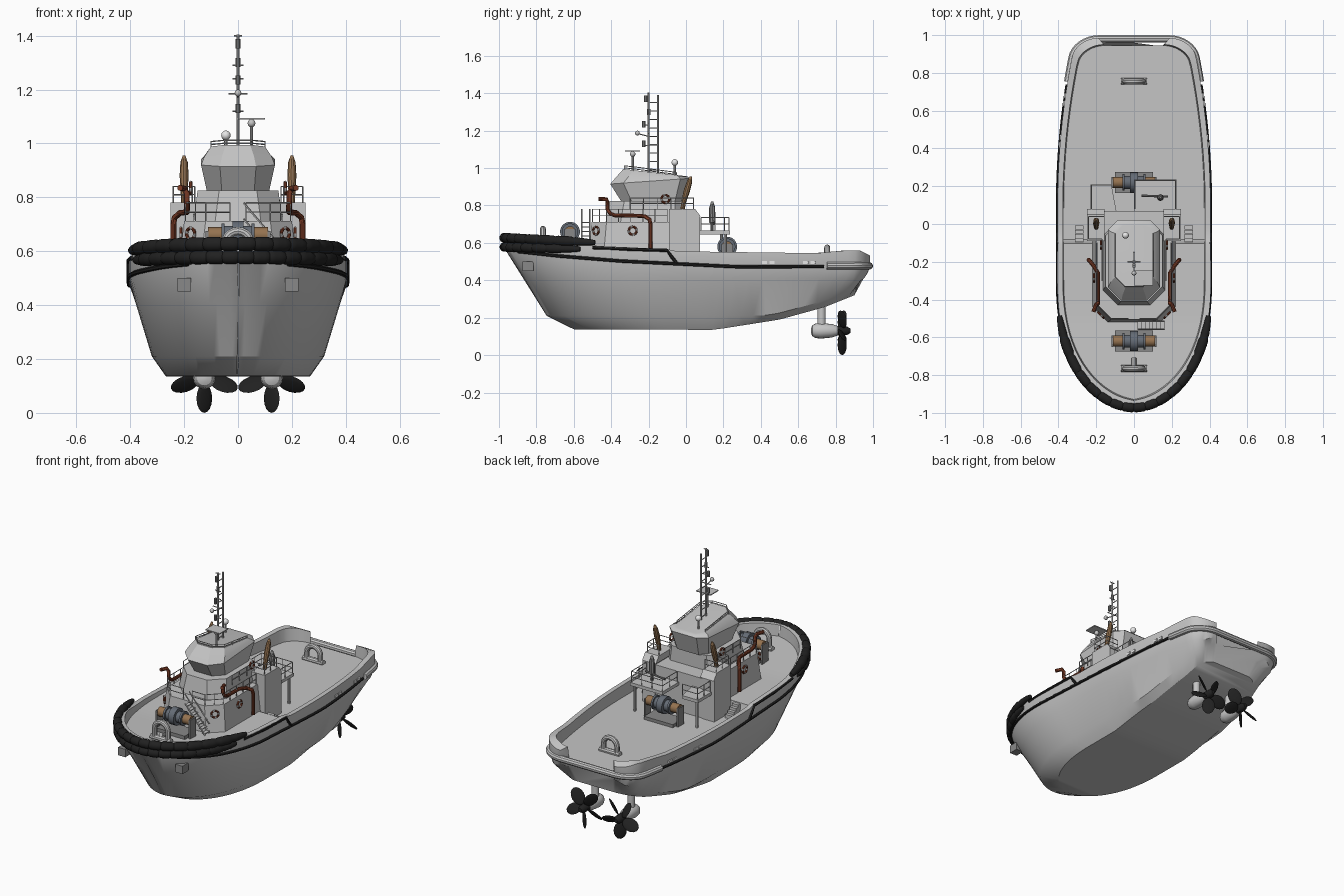
import bpy, bmesh, math
from mathutils import Vector, Matrix

if "Cube" in bpy.data.objects:
    bpy.data.objects.remove(bpy.data.objects["Cube"])

def mat(name, r, g, b):
    m = bpy.data.materials.new(name)
    m.diffuse_color = (r, g, b, 1)
    m.use_nodes = True
    m.node_tree.nodes["Principled BSDF"].inputs["Base Color"].default_value = m.diffuse_color
    return m

GREY = mat("light grey", .56, .56, .56)
BLACK = mat("black rubber", .015, .015, .015)
TAN = mat("tan brown", .30, .17, .08)
RED = mat("rust red", .20, .045, .02)
SLATE = mat("slate grey", .13, .15, .18)
WHITE = mat("white", .8, .8, .8)
MID = mat("mid grey", .25, .25, .25)

def finish(name, bm, *mats):
    bmesh.ops.recalc_face_normals(bm, faces=bm.faces)
    me = bpy.data.meshes.new(name)
    bm.to_mesh(me)
    bm.free()
    for m in mats:
        me.materials.append(m)
    ob = bpy.data.objects.new(name, me)
    bpy.context.collection.objects.link(ob)
    return ob

def add_loft(bm, rings):
    vs = [[bm.verts.new(p) for p in r] for r in rings]
    n = len(vs[0])
    for a, b in zip(vs, vs[1:]):
        for i in range(n):
            bm.faces.new((a[i], a[(i + 1) % n], b[(i + 1) % n], b[i]))
    bm.faces.new(vs[0])
    bm.faces.new(vs[-1][::-1])

def loft(name, rings, m):
    bm = bmesh.new()
    add_loft(bm, rings)
    return finish(name, bm, m)

def tubes(name, paths, r, m, n=8):
    """Sweep circles along paths; r is one radius or a list per point."""
    bm = bmesh.new()
    for path in paths:
        P = [Vector(p) for p in path]
        a, rings = None, []
        for i, p in enumerate(P):
            t = (P[min(i + 1, len(P) - 1)] - P[max(i - 1, 0)]).normalized()
            if a is None:
                a = t.orthogonal()
            a = (a - t * a.dot(t)).normalized()
            b = t.cross(a)
            k = r[i] if isinstance(r, list) else r
            rings.append([p + (a * math.cos(j * math.tau / n) + b * math.sin(j * math.tau / n)) * k
                          for j in range(n)])
        add_loft(bm, rings)
    return finish(name, bm, m)

def boxes(name, items, m):
    bm = bmesh.new()
    for c, s in items:
        bmesh.ops.create_cube(bm, size=1, matrix=Matrix.Translation(c) @ Matrix.Diagonal((*s, 1)))
    return finish(name, bm, m)

def ball(name, c, r, m):
    k = [i * math.pi / 8 for i in range(9)]
    return tubes(name, [[(c[0], c[1], c[2] - r * math.cos(a)) for a in k]],
                 [max(r * math.sin(a), .0005) for a in k], m, 12)

def lerp(tab, y):
    for (a, p), (b, q) in zip(tab, tab[1:]):
        if y <= b:
            return p + (q - p) * max(0, (y - a) / (b - a))
    return tab[-1][1]

def octa(x, y0, y1, cf, cb, z0, z1=None):
    """Chamfered rectangle; height runs from z0 at the front to z1 at the back."""
    z1 = z0 if z1 is None else z1
    pts = [(-x + cf, y0), (x - cf, y0), (x, y0 + cf), (x, y1 - cb),
           (x - cb, y1), (-x + cb, y1), (-x, y1 - cb), (-x, y0 + cf)]
    return [(px, py, z0 + (z1 - z0) * (py - y0) / (y1 - y0)) for px, py in pts]

# ---- hull: outlines at several levels, each with its own length and height
def width(u):
    if u < -.3:
        t = min(1, (-.3 - u) / .67)
        return .405 * max(0, 1 - t ** 2.3) ** .526
    w = .405 * (1 - .24 * max(0, (u - .1) / .9) ** 2)
    c = min(1, max(0, (u - .9) / .1))
    return w - .12 * (1 - math.sqrt(1 - c * c))

def along(u, y0=-.965, y1=.985):
    return y0 + (y1 - y0) * (u + .97) / 1.97

BOT = [(-1, .14), (.15, .135), (.5, .19), (.74, .256), (.9, .32), (.985, .45)]
LINE = [(-1, .565), (-.68, .53), (-.35, .503), (.28, .472), (1, .475)]
TOP = [(-1, .645), (-.7, .625), (-.5, .585), (-.1, .567), (-.05, .555), (.7, .545), (.85, .56), (.93, .56), (1, .525)]
DECK = [(-1, .575), (-.5, .55), (-.1, .55), (-.09, .48), (1, .48)]
LEVELS = [(-.60, .90, .66, 0, lambda y: lerp(BOT, y)),
          (-.745, .94, .79, 0, lambda y: max(.21, lerp(BOT, y) + .035)),
          (-.865, .97, .94, 0, lambda y: max(.41, lerp(BOT, y) + .01)),
          (-.965, .985, 1, 0, lambda y: lerp(LINE, y)),
          (-.965, .985, 1, 0, lambda y: lerp(TOP, y)),
          (-.935, .95, 1, .028, lambda y: lerp(TOP, y)),
          (-.93, .945, 1, .033, lambda y: lerp(DECK, y))]
US = [-.97 + .67 * (i / 20) ** 2 for i in range(21)]
US += [-.22, -.16, -.1, -.09, -.08, -.05] + [i * .08 for i in range(12)]
US += [.9 + .1 * math.sin(i * math.pi / 16) for i in range(1, 9)]
rings = []
for u in US:
    half = []
    for y0, y1, s, inset, zf in LEVELS:
        y = along(u, y0, y1)
        half.append((max(.003, width(u) * s - inset), y, zf(y)))
    rings.append(half + [(-x, y, z) for x, y, z in reversed(half)])
loft("hull", rings, GREY)

# ---- bow fenders with tyre-like grooves
for name, end, zb, ze, r in (("upper_bow_fender", .49, .627, .602, .027), ("lower_bow_fender", .41, .578, .567, .026)):
    path, rad = [], []
    N = 96
    for i in range(N + 1):
        s = 2 * i / N - 1
        u = -.97 + end * s * s
        path.append((math.copysign(width(u), s), along(u) - .006, zb + (ze - zb) * s * s))
        rad.append(r * (.82 if i % 6 == 0 else 1) * (1 if abs(s) < .85 else 1 - 3 * (abs(s) - .85)))
    tubes(name, [path], rad, BLACK, 12)

# ---- rubbing strakes, stern band
for sx in (-1, 1):
    us = [-.9 + i * .055 for i in range(31)]
    tubes("side_strake", [[(sx * width(u), along(u), lerp(LINE, along(u))) for u in us]], .009, BLACK, 6)
    tubes("upper_strake", [[(sx * width(u), u, z) for u, z in
                            ((-.5, .575), (-.3, .566), (-.1, .56), (-.08, .53), (-.05, .492))]], .009, BLACK, 6)
su = [.77 + .13 * i / 4 for i in range(4)] + [.9 + .1 * math.sin(i * math.pi / 16) for i in range(9)]
right = [(width(u), along(u, -.965, .98), .477) for u in su]
tubes("stern_band", [right + [(-x, y, z) for x, y, z in reversed(right)]], .02, GREY, 10)
boxes("freeing_ports", [((sx * (width(y) + .001), y, .495), (.008, .028, .016))
                        for sx in (-1, 1) for y in (.42, .46, .64, .68)], WHITE)
boxes("anchor_pockets", [((sx * .2, -.845, .475), (.05, .06, .05)) for sx in (-1, 1)], MID)

# ---- superstructure
loft("deckhouse", [octa(.22, -.52, -.05, .08, .01, .54), octa(.20, -.505, -.05, .08, .01, .712)], GREY)
loft("second_tier", [octa(.165, -.43, -.03, .08, .03, .71), octa(.15, -.41, -.03, .08, .03, .825)], GREY)
loft("wheelhouse", [octa(.115, -.345, -.02, .055, .04, .82), octa(.137, -.405, .02, .07, .05, .915, .945),
                    octa(.125, -.375, .01, .065, .05, .95, .955), octa(.10, -.335, -.01, .055, .04, .995, .958)], GREY)
loft("aft_house", [octa(.17, -.06, .07, .005, .005, .47), octa(.17, -.06, .07, .005, .005, .73)], GREY)
for sx in (-1, 1):
    loft("funnel_casing", [[(sx * x, y, z) for x, y in ((.165, -.09), (.25, -.09), (.25, .075), (.165, .075))]
                           for z in (.47, .74)], GREY)
    loft("funnel_top", [[(sx * x, y, z) for x, y in ((.155, -.09), (.25, -.09), (.25, e), (.155, e))]
                        for z, e in ((.74, .08), (.78, .05))], GREY)
    tubes("exhaust_pipe", [[(sx * .2, -.02, .77), (sx * .2, -.012, .82), (sx * .2, .005, .88),
                            (sx * .2, .02, .93), (sx * .2, .026, .955)]], [.011, .013, .017, .014, .005], TAN, 10)
    tubes("fire_pipe", [[(sx * x, y, z) for x, y, z in
                         ((.24, -.19, .57), (.24, -.19, .70), (.235, -.195, .725), (.215, -.22, .742),
                          (.19, -.26, .745), (.19, -.38, .747), (.19, -.405, .757), (.19, -.42, .78),
                          (.19, -.42, .815), (.2, -.425, .833), (.215, -.465, .835))]], .011, RED, 10)
    boxes("deck_steps", [((sx * .29, -.085 + i * .022, .5 + (.045 - i * .015) / 2 - .01),
                          (.045, .02, .07 - i * .015)) for i in range(4)], GREY)
loft("left_platform", [[(-.23, .05, z), (-.09, .05, z), (-.12, .21, z), (-.23, .21, z)] for z in (.645, .665)], GREY)
loft("right_platform", [[(0, .05, z), (.225, .05, z), (.225, .235, z), (0, .235, z)] for z in (.645, .665)], GREY)
tubes("platform_posts", [[(x, y, .47), (x, y, .65)] for x, y in ((-.21, .19), (.21, .21))], .008, GREY)
tubes("water_monitor", [[(.14, .14, .66), (.14, .14, .7), (.14, .14, .71), (.14, .14, .79), (.14, .14, .82)]],
      [.008, .008, .018, .016, .006], MID, 10)
tubes("monitor_barrel", [[(.04, .15, .70), (.18, .145, .715)]], .006, MID)

# ---- railings
def railing(name, pts, h):
    paths = []
    for a, b in zip(pts, pts[1:]):
        a, b = Vector(a), Vector(b)
        n = max(1, round((b - a).length / .07))
        for i in range(n + 1):
            p = a.lerp(b, i / n)
            paths.append([p, p + Vector((0, 0, h))])
        for f in (.5, 1):
            paths.append([a + Vector((0, 0, h * f)), b + Vector((0, 0, h * f))])
    tubes(name, paths, .0025, GREY, 5)

for sx in (-1, 1):
    railing("house_rail", [(sx * x, y, .71) for x, y in ((.195, -.1), (.195, -.425), (.12, -.5), (.03, -.5))], .07)
    railing("bridge_rail", [(sx * x, y, .78) for x, y in ((.16, .04), (.24, .04), (.24, -.08), (.17, -.08), (.17, -.3))], .06)
railing("left_platform_rail", [(-.225, .08, .665), (-.225, .205, .665), (-.12, .205, .665)], .07)
railing("right_platform_rail", [(.22, .08, .665), (.22, .23, .665), (.005, .23, .665), (.005, .08, .665)], .07)
railing("roof_rail", [(-.1, -.05, .955), (-.1, -.28, .985), (-.05, -.33, .99), (.05, -.33, .99), (.1, -.28, .985),
                      (.1, -.05, .955)], .022)
boxes("front_stair", [((.03 + i * .02, -.535, .71 - i * .024), (.022, .045, .005)) for i in range(7)], GREY)
tubes("stair_sides", [[(.02, y, .72 + d), (.16, y, .555 + d)] for y in (-.515, -.557) for d in (0, .06)], .004, GREY, 5)

# ---- lifebuoys with white bands
def lifebuoy(c, rot):
    bm = bmesh.new()
    N, K = 24, 8
    M = Matrix.Translation(c) @ Matrix.Rotation(rot, 4, 'Z')
    v = [[bm.verts.new(M @ Vector((.006 * math.sin(b), (.021 + .006 * math.cos(b)) * math.cos(a),
                                   (.021 + .006 * math.cos(b)) * math.sin(a))))
          for b in [j * math.tau / K for j in range(K)]] for a in [i * math.tau / N for i in range(N)]]
    for i in range(N):
        for j in range(K):
            f = bm.faces.new((v[i][j], v[(i + 1) % N][j], v[(i + 1) % N][(j + 1) % K], v[i][(j + 1) % K]))
            f.material_index = int(i % 6 < 2)
    finish("lifebuoy", bm, RED, WHITE)

for sx in (-1, 1):
    lifebuoy((sx * .176, -.482, .665), sx * math.radians(-45))
    lifebuoy((sx * .212, -.285, .665), 0)
    lifebuoy((sx * .175, -.11, .835), 0)

# ---- winches and towing staples
for y, z, base in ((-.62, .66, .55), (.22, .58, .47)):
    tubes("winch_drum", [[(x, y, z) for x in (-.062, -.05, -.05, -.02, -.02, .02, .02, .05, .05, .062)]],
          [.044, .044, .034, .034, .053, .053, .034, .034, .044, .044], SLATE, 20)
    tubes("winch_ends", [[(s * .06, y, z), (s * .112, y, z)] for s in (-1, 1)], .029, TAN, 16)
    boxes("winch_base", [((0, y, base + .015), (.2, .11, .03)), ((-.115, y, (z + base) / 2), (.01, .06, z - base + .03)),
                         ((.115, y, (z + base) / 2), (.01, .06, z - base + .03))], MID)
for y, b, h in ((-.765, .56, .13), (.755, .475, .115)):
    arch = [(.047 * math.cos(a), y, b + h - .062 + .047 * math.sin(a)) for a in [i * math.pi / 10 for i in range(11)]]
    tubes("towing_staple", [[(.047, y, b)] + arch + [(-.047, y, b)]], .016, GREY, 10)
    tubes("staple_foot", [[(-.07, y, b + .012), (.07, y, b + .012)]], .018, GREY, 10)
tubes("staple_stem", [[(0, -.77, .6), (0, -.71, .58)]], .013, GREY)

# ---- mast, radar and domes
tubes("mast", [[(0, -.2, .95), (0, -.2, 1.405)], [(0, -.15, .95), (0, -.15, 1.39)]], .005, GREY, 8)
tubes("mast_rungs", [[(0, -.2, .99 + i * .045), (0, -.15, .99 + i * .045)] for i in range(9)], .003, GREY, 5)
tubes("mast_yards", [[(-w, -.2, z), (w, -.2, z)] for w, z in ((.035, 1.185), (.02, 1.12), (.02, 1.24), (.02, 1.29), (.015, 1.4))]
      + [[(0, -.2, 1.17), (0, -.26, 1.185)], [(0, -.2, 1.23), (0, -.23, 1.23)], [(0, -.2, 1.12), (0, -.23, 1.12)]], .003, GREY, 6)
tubes("mast_lamps", [[(0, y, z - .017), (0, y, z + .017)] for y, z in ((-.215, 1.37), (-.225, 1.235), (-.225, 1.13), (-.2, 1.3))],
      .009, MID, 8)
ball("mast_horn", (0, -.26, 1.187), .013, GREY)
tubes("radar_post", [[(.05, -.285, .98), (.05, -.285, 1.08)]], .006, GREY)
ball("radar_gear", (.05, -.285, 1.075), .015, GREY)
boxes("radar_bar", [((.05, -.285, 1.092), (.1, .08, .006))], GREY)
tubes("dome_post", [[(-.045, -.06, .95), (-.045, -.06, 1.02)]], .006, GREY)
ball("satellite_dome", (-.045, -.06, 1.03), .018, WHITE)

# ---- thruster pods and propellers
for sx in (-1, 1):
    x = sx * .125
    tubes("thruster_strut", [[(x, .725, .13), (x, .725, .29)]], .022, GREY, 12)
    tubes("thruster_pod", [[(x, y, .13) for y in (.668, .675, .69, .72, .78, .81)]],
          [.012, .028, .038, .042, .036, .026], GREY, 16)
    tubes("propeller_hub", [[(x, y, .13) for y in (.8, .86, .88)]], [.026, .024, .012], BLACK, 12)
    bm = bmesh.new()
    for i in range(5):
        M = (Matrix.Translation((x, .835, .13)) @ Matrix.Rotation(math.pi + i * math.tau / 5, 4, 'Y')
             @ Matrix.Translation((0, 0, .076)) @ Matrix.Rotation(sx * math.radians(40), 4, 'Z')
             @ Matrix.Diagonal((.038, .007, .054, 1)))
        bmesh.ops.create_uvsphere(bm, u_segments=12, v_segments=8, radius=1, matrix=M)
    finish("propeller_blades", bm, BLACK)

# ---- smooth shading with sharp edges kept
for ob in bpy.data.objects:
    ob.select_set(True)
    bpy.context.view_layer.objects.active = ob
bpy.ops.object.shade_smooth_by_angle(angle=math.radians(32))
